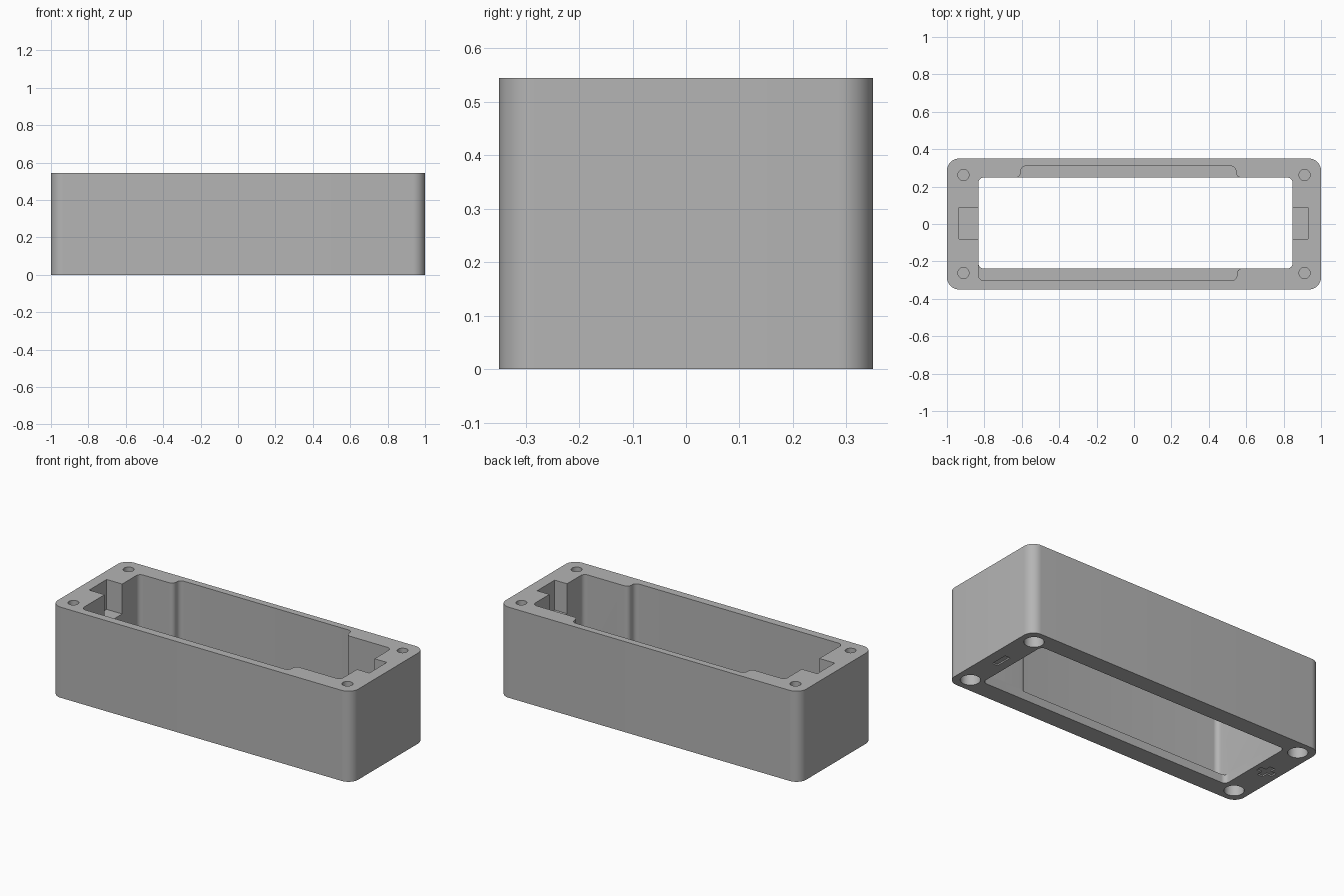
import bpy, bmesh, math
from mathutils import Vector

cube = bpy.data.objects.get("Cube")
if cube:
    bpy.data.objects.remove(cube, do_unlink=True)

HEIGHT, LIP = 0.545, 0.05

grey = bpy.data.materials.new("mid_grey")
grey.use_nodes = True
grey.diffuse_color = (0.46, 0.46, 0.46, 1)
grey.node_tree.nodes["Principled BSDF"].inputs["Base Color"].default_value = grey.diffuse_color


def fillet(corners, r, steps=8):
    """Round every corner of a closed outline, inward or outward."""
    pts = []
    n = len(corners)
    for i, c in enumerate(corners):
        c = Vector(c)
        if r == 0:
            pts.append(c)
            continue
        a = (Vector(corners[i - 1]) - c).normalized()
        b = (Vector(corners[(i + 1) % n]) - c).normalized()
        centre = c + (a + b) * r          # all corners are square
        for k in range(steps + 1):
            t = k / steps * math.pi / 2
            pts.append(centre - b * r * math.cos(t) - a * r * math.sin(t))
    return pts


def rect(x0, x1, y0, y1):
    return [(x0, y0), (x1, y0), (x1, y1), (x0, y1)]


def prism(name, outline, z0, z1):
    """Extrude a flat outline between two heights."""
    bm = bmesh.new()
    face = bm.faces.new([bm.verts.new((p[0], p[1], z0)) for p in outline])
    top = bmesh.ops.extrude_face_region(bm, geom=[face])["geom"]
    bmesh.ops.translate(bm, vec=(0, 0, z1 - z0),
                        verts=[v for v in top if isinstance(v, bmesh.types.BMVert)])
    bmesh.ops.recalc_face_normals(bm, faces=bm.faces[:])
    mesh = bpy.data.meshes.new(name)
    bm.to_mesh(mesh)
    bm.free()
    mesh.materials.append(grey)
    obj = bpy.data.objects.new(name, mesh)
    bpy.context.collection.objects.link(obj)
    return obj


def circle(x, y, r, n=32):
    return [(x + r * math.cos(2 * math.pi * i / n), y + r * math.sin(2 * math.pi * i / n))
            for i in range(n)]


def cut(name, outline, z0, z1):
    """Subtract an extruded outline from the housing."""
    cutter = prism(name, outline, z0, z1)
    cutter.hide_render = True
    mod = housing.modifiers.new(name, "BOOLEAN")
    mod.operation, mod.solver, mod.object = "DIFFERENCE", "EXACT", cutter
    bpy.context.view_layer.objects.active = housing
    bpy.ops.object.modifier_apply(modifier=name)
    bpy.data.objects.remove(cutter, do_unlink=True)


# Rounded outer block
housing = prism("housing", fillet(rect(-1, 1, -0.35, 0.35), 0.065, 12), 0, HEIGHT)

# Upper cavity with widened long walls
left, right, front, back = -0.832, 0.848, -0.238, 0.248
cavity = [(left, -0.302), (0.55, -0.302), (0.55, front), (right, front),
          (right, back), (0.545, back), (0.545, 0.31), (-0.605, 0.31),
          (-0.605, back), (left, back)]
cut("cavity", fillet(cavity, 0.028), LIP, 1)

# Opening through the bottom lip
cut("bottom_opening", fillet(rect(left, right, front, back), 0.028), -0.1, LIP + 0.01)

# Terminal slots in both end walls
cut("right_end_slot", rect(-0.935, left + 0.05, -0.08, 0.087), 0.365, 1)
cut("left_end_slot", rect(right - 0.05, 0.93, -0.08, 0.087), 0.365, 1)

# Screw holes from above and wider blind holes from below
for sx in (-1, 1):
    for sy in (-1, 1):
        cut("screw_hole", circle(sx * 0.912, sy * 0.262, 0.03), 0.3, 1)
        cut("foot_hole", circle(sx * 0.912, sy * 0.262, 0.054), -0.1, 0.1)

# Shallow polarity marks on the underside
a, b = 0.018, 0.052
plus = [(-a, -b), (a, -b), (a, -a), (b, -a), (b, a), (a, a),
        (a, b), (-a, b), (-a, a), (-b, a), (-b, -a), (-a, -a)]
cut("plus_mark", [(x - 0.915, y) for x, y in plus], -0.1, 0.008)
cut("minus_mark", rect(0.9, 0.935, -b, b), -0.1, 0.008)

# Smooth rounds, sharp edges
bpy.ops.object.select_all(action="DESELECT")
housing.select_set(True)
bpy.context.view_layer.objects.active = housing
bpy.ops.object.shade_smooth_by_angle(angle=math.radians(30))
